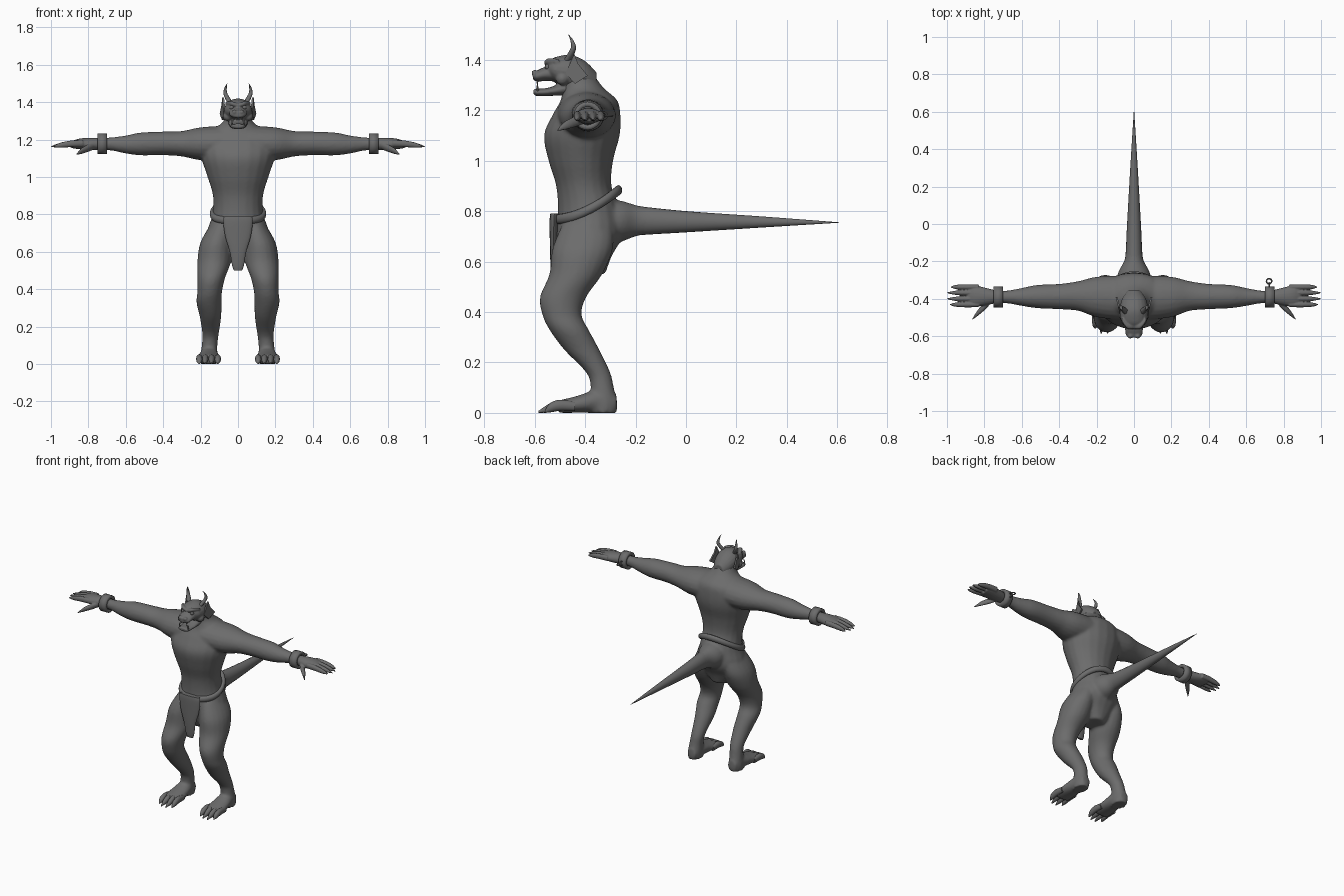
import bpy, bmesh, math
from mathutils import Vector, Matrix

cube = bpy.data.objects.get("Cube")
if cube:
    bpy.data.objects.remove(cube, do_unlink=True)

GREY = (0.15, 0.15, 0.15, 1)
skin = bpy.data.materials.new("dark grey")
skin.use_nodes = True
skin.diffuse_color = GREY
skin.node_tree.nodes["Principled BSDF"].inputs["Base Color"].default_value = GREY

# Ring plane for each sweep direction
PLANES = {
    "x": (Vector((0, 1, 0)), Vector((0, 0, 1))),
    "y": (Vector((1, 0, 0)), Vector((0, 0, 1))),
    "z": (Vector((1, 0, 0)), Vector((0, 1, 0))),
}


def spline(rings, steps):
    """Catmull-Rom interpolation of (x, y, z, radius, radius) rings."""
    rings = [Vector(r) for r in rings]
    out = []
    for i in range(len(rings) - 1):
        p, q = rings[i], rings[i + 1]
        before = rings[i - 1] if i else p
        after = rings[min(i + 2, len(rings) - 1)]
        for s in range(steps):
            t = s / steps
            out.append(0.5 * (2 * p + (q - before) * t
                              + (2 * before - 5 * p + 4 * q - after) * t * t
                              + (3 * p - before - 3 * q + after) * t ** 3))
    return out + [rings[-1]]


def sweep(bm, axis, rings, side=1, steps=5, count=20):
    """Closed tube of elliptical rings; side=-1 gives the mirrored copy."""
    u, v = PLANES[axis]
    loops = []
    for x, y, z, a, b in spline(rings, steps):
        loop = []
        for k in range(count):
            ang = math.tau * k / count
            p = (Vector((x, y, z)) + u * (max(a, 0.0008) * math.cos(ang))
                 + v * (max(b, 0.0008) * math.sin(ang)))
            loop.append(bm.verts.new((p.x * side, p.y, p.z)))
        loops.append(loop)
    for low, high in zip(loops, loops[1:]):
        for k in range(count):
            n = (k + 1) % count
            bm.faces.new((low[k], low[n], high[n], high[k]))
    bm.faces.new(loops[0])
    bm.faces.new(loops[-1])


def ball(bm, centre, size):
    bmesh.ops.create_icosphere(bm, subdivisions=3, radius=size,
                               matrix=Matrix.Translation(centre))


def finish(name, bm, voxel=0, smooth=4):
    """Turn a bmesh into an object, optionally fusing its shells into one skin."""
    bmesh.ops.recalc_face_normals(bm, faces=bm.faces[:])
    mesh = bpy.data.meshes.new(name)
    bm.to_mesh(mesh)
    bm.free()
    obj = bpy.data.objects.new(name, mesh)
    bpy.context.collection.objects.link(obj)
    mesh.materials.append(skin)
    bpy.ops.object.select_all(action="DESELECT")
    obj.select_set(True)
    bpy.context.view_layer.objects.active = obj
    bpy.ops.object.shade_smooth_by_angle(angle=math.radians(40))
    if voxel:
        fuse = obj.modifiers.new("fuse", "REMESH")
        fuse.mode = "VOXEL"
        fuse.voxel_size = voxel
        fuse.use_smooth_shade = True
        relax = obj.modifiers.new("relax", "SMOOTH")
        relax.factor = 0.5
        relax.iterations = smooth
    return obj


SIDES = ((1, "left"), (-1, "right"))

# Body: torso, tail root, legs and arms fused together
body = bmesh.new()
sweep(body, "z", [
    (0, -.39, .55, .06, .07), (0, -.395, .62, .13, .1), (0, -.385, .7, .165, .13),
    (0, -.385, .8, .137, .123), (0, -.405, .9, .134, .11), (0, -.417, 1, .163, .128),
    (0, -.413, 1.1, .195, .15), (0, -.395, 1.18, .2, .135), (0, -.385, 1.24, .16, .112),
    (0, -.41, 1.29, .085, .082), (0, -.44, 1.35, .06, .07)])
sweep(body, "y", [
    (0, -.36, .755, .1, .1), (0, -.26, .76, .085, .082),
    (0, -.19, .762, .05, .06), (0, -.1, .76, .042, .046)])
for side, label in SIDES:
    sweep(body, "z", [
        (.085, -.39, .75, .06, .1), (.115, -.41, .65, .086, .12), (.127, -.437, .55, .09, .105),
        (.143, -.487, .46, .074, .092), (.151, -.492, .39, .066, .078),
        (.155, -.464, .33, .067, .078), (.147, -.413, .25, .057, .07),
        (.147, -.348, .16, .044, .048), (.152, -.332, .1, .042, .046),
        (.155, -.33, .04, .046, .058), (.155, -.33, 0, .044, .056)], side)
    sweep(body, "y", [
        (.155, -.275, .037, .03, .035), (.155, -.35, .046, .048, .046),
        (.157, -.43, .034, .059, .034), (.158, -.51, .024, .062, .024)], side)
    sweep(body, "x", [
        (.06, -.395, 1.18, .12, .095), (.2, -.39, 1.178, .108, .088),
        (.3, -.385, 1.178, .079, .068), (.4, -.388, 1.18, .068, .063),
        (.52, -.388, 1.177, .062, .061), (.6, -.39, 1.174, .048, .048),
        (.68, -.39, 1.177, .034, .035), (.76, -.39, 1.177, .033, .033)], side)
finish("body", body, voxel=0.009)

# Tail
tail = bmesh.new()
sweep(tail, "y", [
    (0, -.3, .76, .07, .075), (0, -.2, .762, .048, .059), (0, 0, .758, .037, .042),
    (0, .3, .757, .02, .022), (0, .605, .755, .001, .001)])
finish("tail", tail)

for side, label in SIDES:
    # Hands: palm, four pointed fingers and a hanging thumb
    hand = bmesh.new()
    sweep(hand, "x", [
        (.72, -.39, 1.177, .03, .03), (.79, -.388, 1.177, .046, .033),
        (.85, -.385, 1.177, .056, .028), (.89, -.384, 1.173, .05, .018)], side)
    for y, reach in ((-.337, .98), (-.368, 1), (-.4, 1), (-.431, .985)):
        sweep(hand, "x", [
            (.83, y, 1.18, .013, .018), (.89, y, 1.178, .015, .018),
            (.95, y, 1.17, .012, .014), (reach, y, 1.163, .003, .003)], side, count=12)
    sweep(hand, "x", [
        (.765, -.4, 1.17, .025, .02), (.8, -.44, 1.155, .022, .02),
        (.835, -.475, 1.14, .016, .016), (.865, -.51, 1.12, .003, .004)], side, count=12)
    finish(label + "_hand", hand, voxel=0.004, smooth=2)

    # Toes ending in claws
    toes = bmesh.new()
    for x, reach in ((.108, -.565), (.141, -.585), (.175, -.585), (.207, -.56)):
        sweep(toes, "y", [
            (x, -.44, .026, .013, .018), (x, -.5, .03, .017, .022),
            (x, -.54, .02, .015, .018), (x, reach, .004, .003, .004)], side, count=12)
    finish(label + "_toes", toes)

    # Wrist band
    band = bmesh.new()
    bmesh.ops.create_cone(
        band, cap_ends=False, segments=24, radius1=.056, radius2=.056, depth=.05,
        matrix=Matrix.Translation((.725 * side, -.39, 1.178))
        @ Matrix.Rotation(math.pi / 2, 4, "Y"))
    shell = finish(label + "_wrist_band", band).modifiers.new("thickness", "SOLIDIFY")
    shell.thickness = 0.02
    shell.offset = -1

    # Horns
    horn = bmesh.new()
    sweep(horn, "z", [
        (.036, -.475, 1.39, .015, .016), (.055, -.458, 1.42, .014, .014),
        (.068, -.446, 1.45, .01, .01), (.066, -.453, 1.478, .006, .006),
        (.058, -.466, 1.5, .001, .001)], side, count=12)
    finish(label + "_horn", horn)

    # Fin-shaped ears
    ear = bmesh.new()
    outline = ((-.478, 1.345), (-.443, 1.425), (-.428, 1.385), (-.39, 1.337), (-.44, 1.305))
    fin = [[ear.verts.new(((.066 + depth + (y + .478) * .25) * side, y, z))
            for y, z in outline] for depth in (0, .01)]
    ear.faces.new(fin[0])
    ear.faces.new(fin[1])
    for k in range(len(outline)):
        ear.faces.new((fin[0][k - 1], fin[0][k], fin[1][k], fin[1][k - 1]))
    finish(label + "_ear", ear)

# Head: skull, muzzle, open jaw, brow, nostrils and cheeks
head = bmesh.new()
sweep(head, "y", [
    (0, -.355, 1.31, .035, .04), (0, -.4, 1.335, .064, .06), (0, -.46, 1.35, .076, .07),
    (0, -.52, 1.36, .07, .05), (0, -.548, 1.365, .045, .028)])
sweep(head, "y", [
    (0, -.47, 1.345, .056, .035), (0, -.55, 1.345, .049, .029),
    (0, -.59, 1.336, .045, .022), (0, -.607, 1.336, .032, .014)])
sweep(head, "y", [
    (0, -.44, 1.295, .055, .035), (0, -.54, 1.274, .046, .017),
    (0, -.59, 1.271, .04, .015), (0, -.605, 1.274, .028, .01)])
for side, label in SIDES:
    sweep(head, "x", [
        (-.005, -.548, 1.38, .012, .01), (.035, -.545, 1.393, .015, .013),
        (.066, -.51, 1.395, .01, .01)], side, count=12)
    ball(head, (.02 * side, -.6, 1.348), .013)
    ball(head, (.055 * side, -.49, 1.325), .026)
finish("head", head, voxel=0.005, smooth=3)

# Eyes and fangs
face = bmesh.new()
for side, label in SIDES:
    ball(face, (.034 * side, -.548, 1.372), .012)
    for x, start, end in ((.032, 1.275, 1.308), (.022, 1.328, 1.298)):
        sweep(face, "z", [(x, -.588, start, .006, .006), (x, -.59, end, .001, .001)],
              side, steps=1, count=8)
finish("eyes_and_fangs", face)

# Rope belt, rising towards the back
belt = bmesh.new()
COUNT, ROUND = 48, 12
grid = []
for i in range(COUNT):
    a = math.tau * i / COUNT
    out = Vector((math.sin(a), -math.cos(a), 0))
    rise = ((1 - math.cos(a)) / 2) ** 1.7
    centre = Vector((.136 * out.x, -.39 + .122 * out.y, .768 + .115 * rise))
    grid.append([belt.verts.new(centre + out * (.015 * math.cos(b))
                                + Vector((0, 0, .02 * math.sin(b))))
                 for b in (math.tau * k / ROUND for k in range(ROUND))])
for i in range(COUNT):
    for k in range(ROUND):
        belt.faces.new((grid[i - 1][k - 1], grid[i][k - 1], grid[i][k], grid[i - 1][k]))
finish("belt", belt)

# Loincloth
cloth = bmesh.new()
sweep(cloth, "z", [
    (0, -.522, .79, .074, .016), (0, -.524, .76, .079, .017), (0, -.525, .68, .068, .015),
    (0, -.525, .6, .044, .013), (0, -.522, .53, .032, .011), (0, -.52, .5, .022, .008)])
finish("loincloth", cloth)

# Broken chain links on the left wrist band
for number, (y, turn) in enumerate(((-.328, math.pi / 2), (-.306, 0))):
    bpy.ops.mesh.primitive_torus_add(
        major_radius=.014, minor_radius=.004, major_segments=20, minor_segments=8,
        location=(.722, y, 1.178), rotation=(0, turn, 0))
    link = bpy.context.object
    link.name = "chain_link_" + "ab"[number]
    link.data.materials.append(skin)
    bpy.ops.object.shade_smooth_by_angle()
